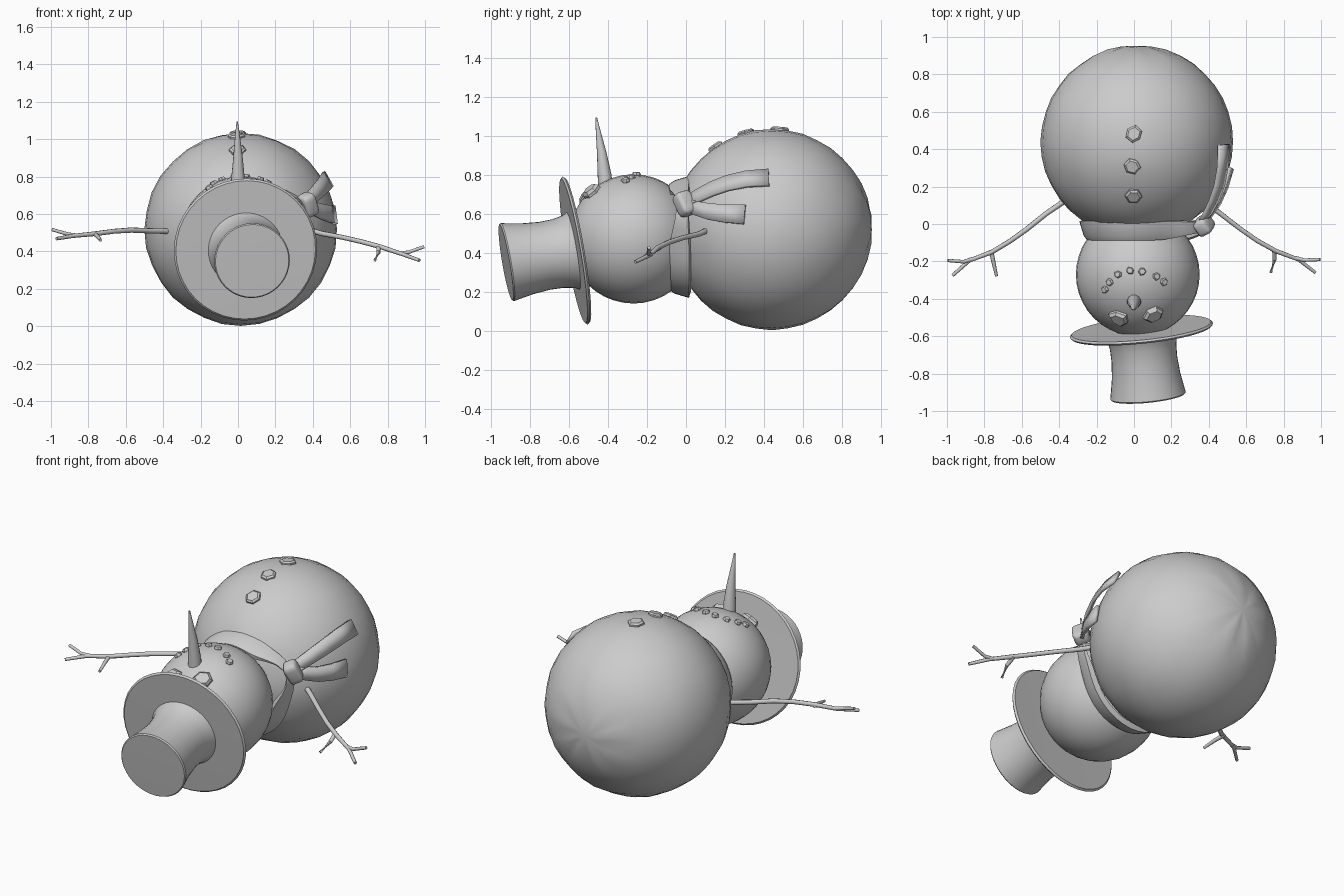
import bpy, bmesh, math, random
from mathutils import Vector, Matrix

if "Cube" in bpy.data.objects:
    bpy.data.objects.remove(bpy.data.objects["Cube"])

random.seed(4)
BODY, BODY_R = Vector((0.015, 0.44, 0.518)), 0.514
HEAD, HEAD_R = Vector((0.02, -0.27, 0.47)), 0.331


def finish(name, bm, smooth=40):
    bmesh.ops.remove_doubles(bm, verts=bm.verts, dist=1e-5)
    bmesh.ops.recalc_face_normals(bm, faces=bm.faces)
    me = bpy.data.meshes.new(name)
    bm.to_mesh(me)
    bm.free()
    ob = bpy.data.objects.new(name, me)
    bpy.context.collection.objects.link(ob)
    bpy.ops.object.select_all(action='DESELECT')
    ob.select_set(True)
    bpy.context.view_layer.objects.active = ob
    if smooth:
        bpy.ops.object.shade_smooth_by_angle(angle=math.radians(smooth))
    return ob


def bridge(bm, rings, closed=True):
    n = len(rings[0])
    for a, b in zip(rings, rings[1:]):
        for i in range(n if closed else n - 1):
            j = (i + 1) % n
            bm.faces.new((a[i], a[j], b[j], b[i]))


def lathe(name, profile, segs, loc, axis, smooth=40, jitter=0.0, stretch=1.0):
    """Revolve (radius, height) points about an axis through loc."""
    bm = bmesh.new()
    rot = Vector(axis).to_track_quat('Z', 'Y').to_matrix()
    wob = [1 + random.uniform(-jitter, jitter) for _ in range(segs)]
    rings = []
    for r, h in profile:
        ring = []
        for i in range(segs):
            a = 2 * math.pi * i / segs
            p = Vector((r * wob[i] * math.cos(a) * stretch, r * wob[i] * math.sin(a), h))
            ring.append(bm.verts.new(Vector(loc) + rot @ p))
        rings.append(ring)
    bridge(bm, rings)
    return finish(name, bm, smooth)


def tube(name, pts, sides=8):
    """Tapered tube through (x, y, z, radius) points."""
    bm = bmesh.new()
    P = [Vector(p[:3]) for p in pts]
    rings = []
    for k, p in enumerate(P):
        t = P[min(k + 1, len(P) - 1)] - P[max(k - 1, 0)]
        u = t.cross(Vector((0.2, 0.9, 0.5))).normalized()
        v = t.cross(u).normalized()
        rings.append([bm.verts.new(p + pts[k][3] * (u * math.cos(a) + v * math.sin(a)))
                      for a in (2 * math.pi * i / sides for i in range(sides))])
    bridge(bm, rings)
    bm.faces.new(rings[0])
    bm.faces.new(rings[-1])
    return finish(name, bm, 50)


def snowball(name, centre, radius, segs, rings, wobble):
    """Lumpy ball with its poles along y and a puckered back pole."""
    bm = bmesh.new()
    bmesh.ops.create_uvsphere(bm, u_segments=segs, v_segments=rings, radius=radius,
                              matrix=Matrix.Rotation(-math.pi / 2, 4, 'X'))
    for v in bm.verts:
        a = math.atan2(v.co.z, v.co.x)
        pole = max(0.0, v.co.y / radius - 0.8) / 0.2
        v.co *= 1 + random.uniform(-wobble, wobble) + 0.012 * math.sin(9 * a) * pole * (1 - pole) * 4 * 0.5
    bmesh.ops.translate(bm, verts=bm.verts, vec=centre)
    return finish(name, bm, 80)


# Body and head
snowball("body", BODY, BODY_R, 32, 20, 0.005)
snowball("head", HEAD, HEAD_R, 32, 20, 0.002)


def pebble(name, x, y, centre, radius, size, height, stretch=1.0):
    dz = math.sqrt(radius ** 2 - (x - centre.x) ** 2 - (y - centre.y) ** 2)
    p = Vector((x, y, centre.z + dz))
    lathe(name, [(0, -0.02), (size, -0.02), (size, height * 0.4), (size * 0.75, height), (0, height)],
          6, p, p - centre, 25, 0.12, stretch)


# Coal buttons, eyes and mouth
for i, (x, y) in enumerate([(0, 0.48), (-0.01, 0.31), (-0.002, 0.15)]):
    pebble(f"button_{i + 1}", x, y, BODY, BODY_R, 0.045, 0.014)
for i, (x, y) in enumerate([(-0.08, -0.50), (0.105, -0.48)]):
    pebble(f"eye_{i + 1}", x, y, HEAD, HEAD_R, 0.048, 0.025, 1.15)
for i, (x, y) in enumerate([(-0.155, -0.35), (-0.13, -0.31), (-0.085, -0.27), (-0.02, -0.25),
                            (0.045, -0.255), (0.12, -0.28), (0.16, -0.31)]):
    pebble(f"mouth_{i + 1}", x, y, HEAD, HEAD_R, 0.021, 0.013)

# Carrot nose
tube("nose", [(0, -0.41, 0.72, 0.04), (0, -0.418, 0.80, 0.036), (0, -0.432, 0.91, 0.025),
              (-0.003, -0.45, 1.02, 0.013), (-0.004, -0.46, 1.093, 0.004)], 12)

# Top hat, tipped slightly
tilt = (0.1, -1, -0.17)
lathe("hat_brim", [(0, -0.008), (0.2, -0.008), (0.375, -0.01), (0.385, 0.0),
                   (0.375, 0.01), (0.2, 0.012), (0, 0.012)], 40, (0.04, -0.568, 0.41), tilt)
lathe("hat_crown", [(0, 0), (0.208, 0.0), (0.19, 0.03), (0.178, 0.09), (0.176, 0.16), (0.184, 0.25),
                    (0.198, 0.33), (0.203, 0.355), (0.197, 0.362), (0, 0.364)],
      40, (0.04, -0.568, 0.41), tilt)

# Scarf band, pulled out and pinched towards the knot
bm = bmesh.new()
section = [(0.24, -0.085), (0.27, -0.088), (0.29, -0.06), (0.305, -0.01), (0.312, 0.015), (0.28, 0.025)]
rings, N = [], 48
for i in range(N + 1):
    a = 2 * math.pi * i / N
    d = (a - math.radians(26) + math.pi) % (2 * math.pi) - math.pi
    k = math.exp(-(d / 0.4) ** 2)
    ring = []
    for r, y in section:
        rr = r + k * (0.368 - r) * 0.85 + 0.02 * k
        yy = y * (1 - 0.45 * k)
        ring.append(bm.verts.new((0.02 + rr * math.cos(a), yy, 0.48 + rr * math.sin(a))))
    rings.append(ring)
bridge(bm, rings)
finish("scarf_band", bm, 45)

# Scarf knot
bm = bmesh.new()
bmesh.ops.create_cube(bm, size=1)
bmesh.ops.bevel(bm, geom=bm.edges[:], offset=0.25, segments=3, profile=0.5, affect='EDGES')
knot = finish("scarf_knot", bm, 60)
knot.scale = (0.08, 0.09, 0.125)
knot.location = (0.375, -0.005, 0.65)
knot.rotation_euler = (0.25, -0.45, 0.5)


def tail(name, pts):
    """Ribbon through (x, y, z, half width) points lying on the body."""
    bm = bmesh.new()
    P = [Vector(p[:3]) for p in pts]
    rows = []
    for k, p in enumerate(P):
        t = P[min(k + 1, len(P) - 1)] - P[max(k - 1, 0)]
        s = t.cross(p - BODY).normalized() * pts[k][3]
        rows.append([bm.verts.new(p - s), bm.verts.new(p + s)])
    bridge(bm, rows, False)
    ob = finish(name, bm, 40)
    m = ob.modifiers.new("thickness", 'SOLIDIFY')
    m.thickness, m.offset = 0.02, 0


# Scarf tails
tail("scarf_tail_upper", [(0.36, 0.0, 0.655, 0.03), (0.395, 0.06, 0.69, 0.036), (0.43, 0.13, 0.725, 0.04),
                          (0.458, 0.21, 0.755, 0.043), (0.475, 0.31, 0.777, 0.045), (0.48, 0.425, 0.785, 0.047)])
tail("scarf_tail_lower", [(0.37, 0.0, 0.645, 0.03), (0.415, 0.06, 0.625, 0.037), (0.455, 0.12, 0.61, 0.042),
                          (0.49, 0.20, 0.60, 0.046), (0.518, 0.30, 0.595, 0.05)])

# Twig arms: main stem, side twig and forked tip
arms = {
    "right_arm": [[(0.38, 0.11, 0.515, 0.015), (0.45, 0.065, 0.495, 0.014), (0.56, -0.02, 0.475, 0.013),
                   (0.66, -0.09, 0.452, 0.013), (0.76, -0.145, 0.425, 0.013), (0.88, -0.19, 0.385, 0.011),
                   (0.97, -0.26, 0.352, 0.009)],
                  [(0.75, -0.135, 0.425, 0.012), (0.752, -0.19, 0.395, 0.011), (0.732, -0.258, 0.353, 0.008)],
                  [(0.86, -0.18, 0.39, 0.011), (0.91, -0.193, 0.395, 0.010), (0.995, -0.19, 0.425, 0.009)]],
    "left_arm": [[(-0.375, 0.12, 0.508, 0.015), (-0.47, 0.055, 0.51, 0.014), (-0.57, -0.025, 0.514, 0.014),
                  (-0.66, -0.09, 0.508, 0.013), (-0.76, -0.15, 0.495, 0.013), (-0.88, -0.195, 0.483, 0.011),
                  (-0.97, -0.275, 0.468, 0.009)],
                 [(-0.765, -0.14, 0.492, 0.012), (-0.752, -0.2, 0.482, 0.011), (-0.735, -0.278, 0.46, 0.008)],
                 [(-0.86, -0.185, 0.485, 0.011), (-0.91, -0.202, 0.492, 0.010), (-0.995, -0.195, 0.517, 0.009)]],
}
for side, parts in arms.items():
    for label, pts in zip(("stem", "twig", "fork"), parts):
        tube(f"{side}_{label}", pts)
